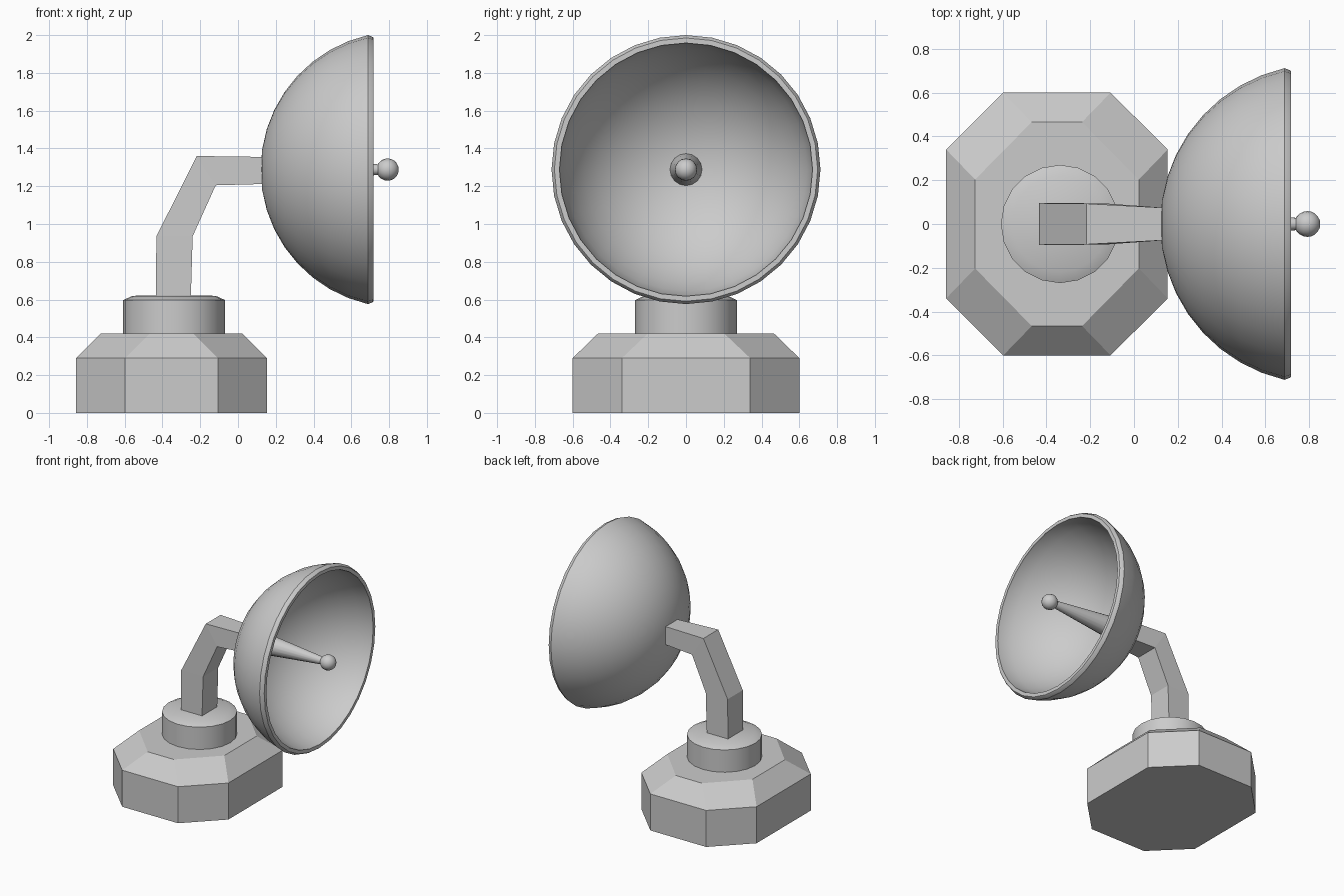
import bpy, bmesh, math
from mathutils import Vector

if "Cube" in bpy.data.objects:
    bpy.data.objects.remove(bpy.data.objects["Cube"])


def finish(bm, name, smooth=False):
    bmesh.ops.remove_doubles(bm, verts=bm.verts, dist=1e-5)
    bmesh.ops.recalc_face_normals(bm, faces=bm.faces)
    me = bpy.data.meshes.new(name)
    bm.to_mesh(me)
    bm.free()
    ob = bpy.data.objects.new(name, me)
    bpy.context.collection.objects.link(ob)
    if smooth:
        bpy.ops.object.select_all(action='DESELECT')
        ob.select_set(True)
        bpy.context.view_layer.objects.active = ob
        bpy.ops.object.shade_smooth_by_angle(angle=math.radians(32))
    return ob


def loft(name, rings, smooth=False):
    """Skin equal-length loops of points and cap both ends."""
    bm = bmesh.new()
    loops = [[bm.verts.new(p) for p in r] for r in rings]
    n = len(loops[0])
    for a, b in zip(loops, loops[1:]):
        for i in range(n):
            j = (i + 1) % n
            bm.faces.new((a[i], a[j], b[j], b[i]))
    bm.faces.new(loops[0])
    bm.faces.new(loops[-1])
    return finish(bm, name, smooth)


def lathe(name, profile, centre, axis, sides):
    """Revolve (radius, height) points round a line through centre."""
    bm = bmesh.new()
    axis, centre = Vector(axis), Vector(centre)
    out = Vector((0, 1, 0))
    vs = [bm.verts.new(centre + out * r + axis * h) for r, h in profile]
    es = [bm.edges.new(p) for p in zip(vs, vs[1:])]
    bmesh.ops.spin(bm, geom=vs + es, cent=centre, axis=axis,
                   angle=2 * math.pi, steps=sides, use_merge=True)
    return finish(bm, name, True)


def octagon(cx, hx, hy, cx_in, cy_in, z):
    pts = [(hx, cy_in), (cx_in, hy), (-cx_in, hy), (-hx, cy_in)]
    pts += [(-x, -y) for x, y in pts]
    return [(cx + x, y, z) for x, y in pts]


# Octagonal base with sloping shoulder
loft("base", [octagon(-0.352, 0.506, 0.6, 0.245, 0.34, 0),
              octagon(-0.352, 0.506, 0.6, 0.245, 0.34, 0.29),
              octagon(-0.352, 0.374, 0.466, 0.115, 0.203, 0.42)])

# Round turntable
lathe("turntable", [(0, 0.40), (0.27, 0.40), (0.27, 0.597), (0.22, 0.62), (0, 0.622)],
      (-0.338, 0, 0), (0, 0, 1), 20)

# Bent support arm: (outer x, z), (inner x, z), half width
arm = [((-0.435, 0.60), (-0.25, 0.60), 0.095),
       ((-0.432, 0.935), (-0.24, 0.935), 0.095),
       ((-0.218, 1.36), (-0.118, 1.205), 0.093),
       ((0.14, 1.355), (0.14, 1.212), 0.074)]
loft("support_arm", [[(o[0], -w, o[1]), (o[0], w, o[1]), (i[0], w, i[1]), (i[0], -w, i[1])]
                     for o, i, w in arm])

# Dish: outer and inner spherical shells joined by a bevelled rim
AXIS_Z, DISH_X = 1.288, 0.85


def cap(radius, rim_radius, steps):
    top = math.asin(rim_radius / radius)
    return [(radius * math.sin(top * k / steps), DISH_X - radius * math.cos(top * k / steps))
            for k in range(steps + 1)]


outer = cap(0.73, 0.712, 9)
inner = cap(0.685, 0.67, 9)
rim = [(0.712, 0.688), (0.703, 0.711), (0.697, 0.718), (0.67, 0.718)]
lathe("dish", outer[:-1] + rim + inner[::-1], (0, 0, AXIS_Z), (1, 0, 0), 32)

# Tapered feed horn and ball tip
lathe("feed_horn", [(0, 0.15), (0.087, 0.15), (0.026, 0.76), (0, 0.76)],
      (0, 0, AXIS_Z), (1, 0, 0), 16)
ball = [(0.059 * math.sin(math.pi * k / 10), -0.059 * math.cos(math.pi * k / 10))
        for k in range(11)]
lathe("feed_ball", ball, (0.792, 0, AXIS_Z), (1, 0, 0), 16)
